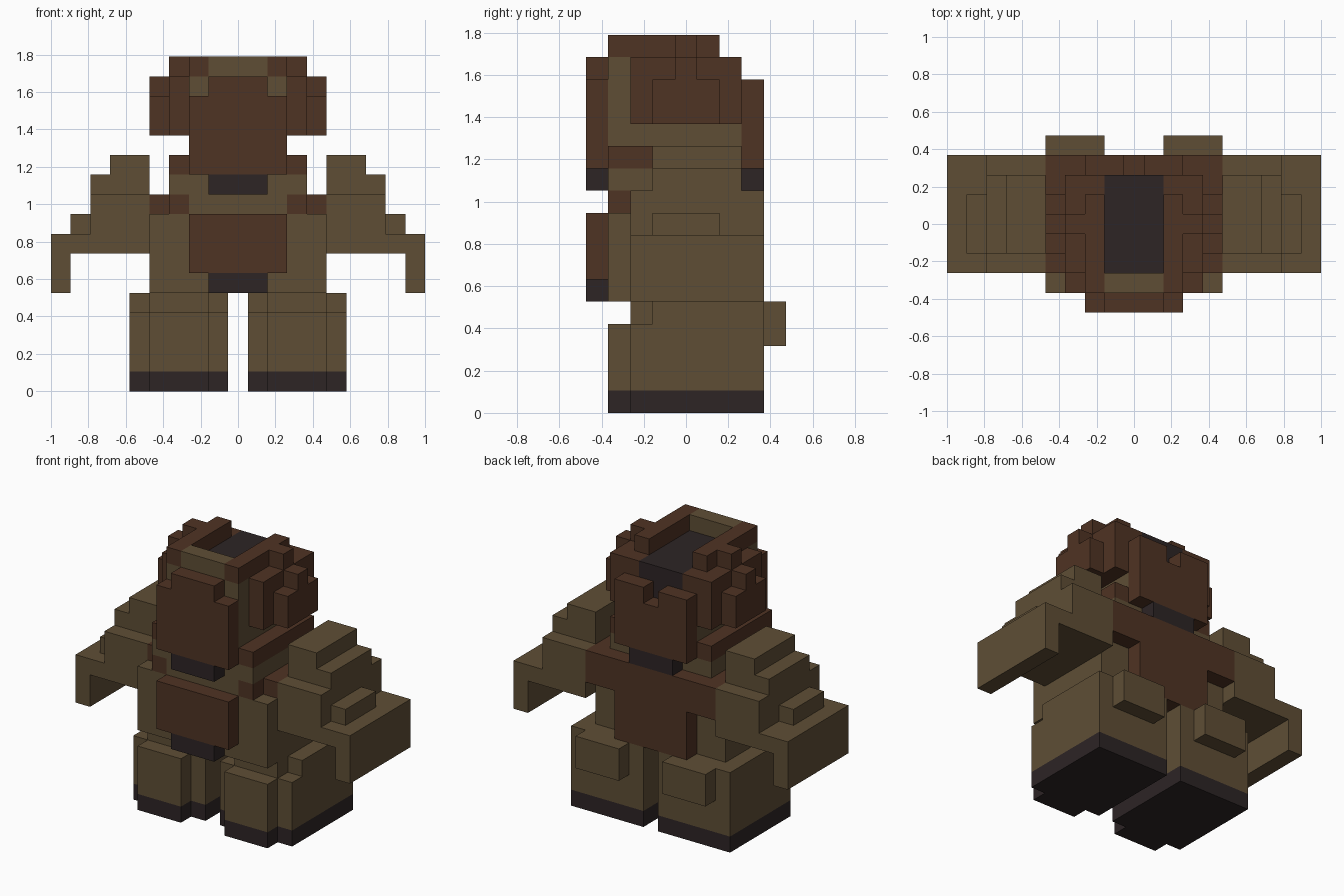
import bpy, bmesh
from mathutils import Vector

if "Cube" in bpy.data.objects:
    bpy.data.objects.remove(bpy.data.objects["Cube"])

U = 2 / 19  # block size


def material(name, rgb):
    m = bpy.data.materials.new(name)
    m.diffuse_color = (*rgb, 1)
    m.use_nodes = True
    m.node_tree.nodes["Principled BSDF"].inputs["Base Color"].default_value = m.diffuse_color
    return m


MATS = [material("khaki", (0.114, 0.076, 0.036)),
        material("brown", (0.078, 0.033, 0.017)),
        material("charcoal", (0.026, 0.018, 0.0185))]
KHAKI, BROWN, DARK = range(3)
cells = {}  # (x, y, z) -> (part, colour)


def fill(part, colour, x, y, z, mirror=False):
    """Fill an inclusive range of blocks; optionally mirror it across x."""
    for i in range(x[0], x[1] + 1):
        for j in range(y[0], y[1] + 1):
            for k in range(z[0], z[1] + 1):
                cells[i, j, k] = (part, colour)
                if mirror:
                    cells[-i, j, k] = (part, colour)


# Boots: stepped leg, toe cap, heel guard, dark sole
fill("boots", KHAKI, (1, 5), (-2, 3), (0, 3), True)
fill("boots", KHAKI, (1, 5), (-1, 3), (4, 4), True)
fill("boots", KHAKI, (2, 4), (-2, -2), (4, 4), True)
fill("boots", KHAKI, (2, 4), (-3, -3), (0, 3), True)
fill("boots", KHAKI, (2, 4), (4, 4), (3, 4), True)
fill("boots", DARK, (1, 5), (-2, 3), (0, 0), True)
fill("boots", DARK, (2, 4), (-3, -3), (0, 0), True)

# Torso and collar
fill("torso", KHAKI, (-4, 4), (-3, 2), (5, 8))
fill("torso", KHAKI, (-2, 2), (-3, 2), (9, 9))

# Shoulder straps and T-shaped back panel
fill("straps", BROWN, (3, 3), (-3, 2), (9, 9), True)
fill("straps", BROWN, (4, 4), (-2, 2), (9, 9), True)
fill("back_panel", BROWN, (-4, 4), (3, 3), (8, 9))
fill("back_panel", BROWN, (-2, 2), (3, 3), (5, 7))

# Chest plate with dark lower lip
fill("chest_plate", BROWN, (-2, 2), (-4, -4), (6, 8))
fill("chest_plate", DARK, (-1, 1), (-4, -4), (5, 5))

# Arms: stepped shoulder, elbow ridge, hanging cuff
fill("arms", KHAKI, (5, 9), (-2, 3), (7, 7), True)
fill("arms", KHAKI, (5, 7), (-2, 3), (8, 9), True)
fill("arms", KHAKI, (5, 7), (-1, 2), (10, 10), True)
fill("arms", KHAKI, (5, 6), (-1, 2), (11, 11), True)
fill("arms", KHAKI, (8, 8), (-1, 1), (8, 8), True)
fill("arms", KHAKI, (9, 9), (-2, 3), (5, 7), True)

# Helmet: jaw, side bars, brow, crown with dark centre
fill("helmet", KHAKI, (-3, 3), (-3, 2), (10, 10))
fill("helmet", KHAKI, (-2, 2), (-3, 2), (11, 12))
fill("helmet", KHAKI, (-2, 2), (-3, -3), (13, 15))
fill("helmet", BROWN, (3, 3), (-3, 2), (11, 11), True)
fill("helmet", BROWN, (-3, 3), (-2, 2), (13, 15))
fill("helmet", DARK, (-1, 1), (-2, 2), (13, 15))

# Helmet rim and ear guards
fill("helmet_rim", BROWN, (2, 2), (-3, 1), (16, 16), True)
fill("helmet_rim", BROWN, (3, 3), (0, 0), (16, 16), True)
fill("helmet_rim", KHAKI, (-1, 1), (-3, -3), (16, 16))
fill("ear_guards", BROWN, (4, 4), (-1, 1), (13, 14), True)
fill("ear_guards", BROWN, (4, 4), (0, 0), (15, 15), True)

# Face plate, notched rear plate, dark lower lips
fill("face_plate", BROWN, (-2, 2), (-4, -4), (11, 14))
fill("face_plate", BROWN, (-1, 1), (-4, -4), (15, 15))
fill("face_plate", DARK, (-1, 1), (-4, -4), (10, 10))
fill("rear_plate", BROWN, (-2, 2), (3, 3), (11, 13))
fill("rear_plate", BROWN, (1, 2), (3, 3), (14, 14), True)
fill("rear_plate", DARK, (-1, 1), (3, 3), (10, 10))


def build(part):
    """Skin the exposed sides of one part's blocks and merge flat areas."""
    bm = bmesh.new()
    for cell, (owner, colour) in cells.items():
        if owner != part:
            continue
        centre = Vector((cell[0], cell[1], cell[2] + 0.5))
        for axis in range(3):
            for sign in (-1, 1):
                near = list(cell)
                near[axis] += sign
                if tuple(near) in cells:
                    continue
                n, a, b = Vector(), Vector(), Vector()
                n[axis] = sign / 2
                a[(axis + 1) % 3] = 0.5
                b[(axis + 2) % 3] = 0.5 * sign
                ring = [-a - b, a - b, a + b, b - a]
                face = bm.faces.new([bm.verts.new((centre + n + r) * U) for r in ring])
                face.material_index = colour
    bmesh.ops.remove_doubles(bm, verts=bm.verts[:], dist=0.001)
    bmesh.ops.dissolve_limit(bm, angle_limit=0.01, verts=bm.verts[:],
                             edges=bm.edges[:], delimit={'MATERIAL'})
    mesh = bpy.data.meshes.new(part)
    bm.to_mesh(mesh)
    bm.free()
    for m in MATS:
        mesh.materials.append(m)
    bpy.context.collection.objects.link(bpy.data.objects.new(part, mesh))


for part in sorted({owner for owner, _ in cells.values()}):
    build(part)
